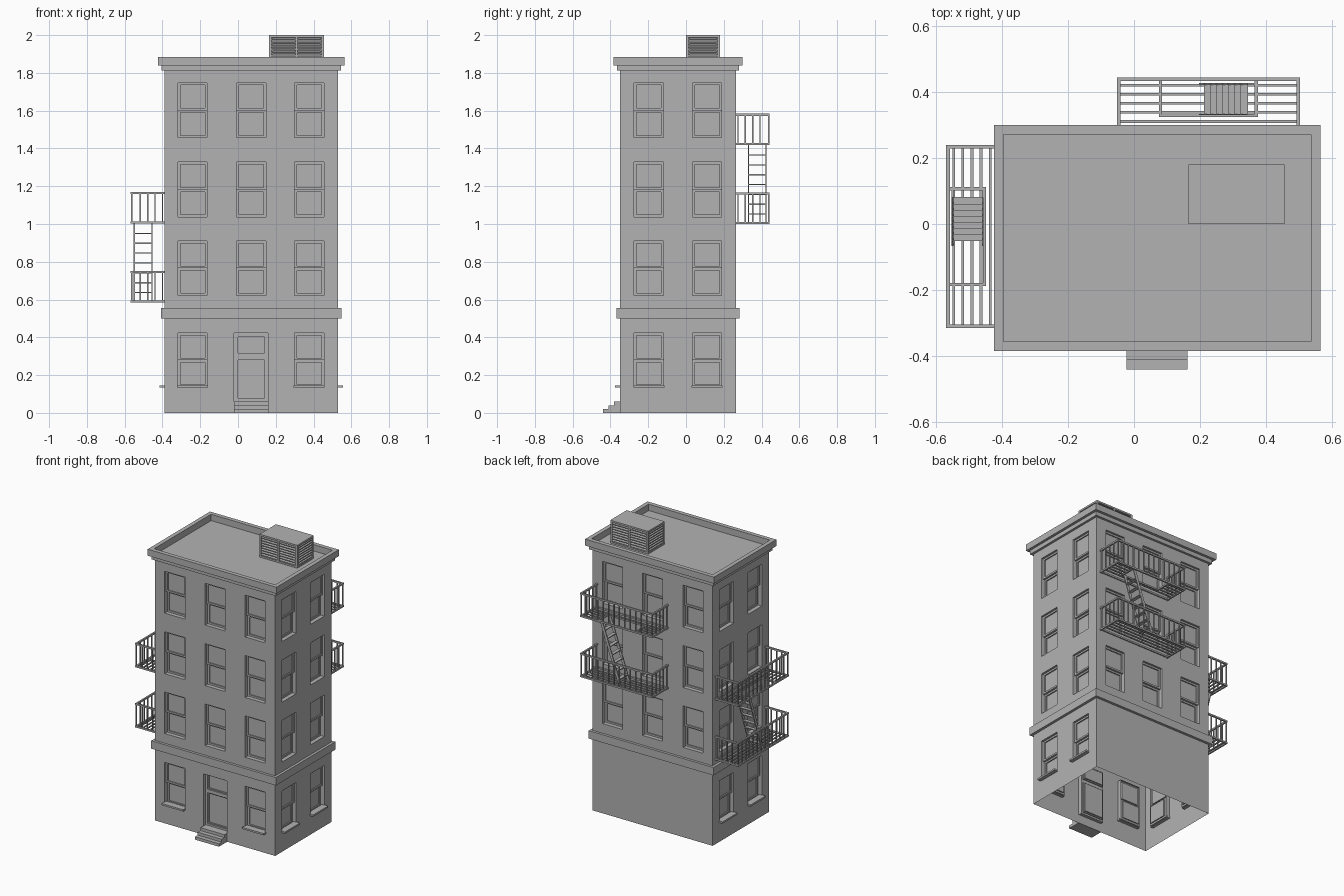
import bpy, bmesh, math
from mathutils import Matrix, Vector

if "Cube" in bpy.data.objects:
    bpy.data.objects.remove(bpy.data.objects["Cube"], do_unlink=True)

GREY = (0.448, 0.448, 0.448, 1)
mat = bpy.data.materials.new("plain grey")
mat.use_nodes = True
mat.diffuse_color = GREY
mat.node_tree.nodes["Principled BSDF"].inputs["Base Color"].default_value = GREY


def finish(bm, name, loc=(0, 0, 0), turn=0):
    bmesh.ops.remove_doubles(bm, verts=bm.verts, dist=0.00005)
    me = bpy.data.meshes.new(name)
    bm.to_mesh(me)
    bm.free()
    me.materials.append(mat)
    ob = bpy.data.objects.new(name, me)
    ob.location = loc
    ob.rotation_euler.z = turn
    bpy.context.collection.objects.link(ob)
    return ob


def box(bm, lo, hi, M=Matrix()):
    lo, hi = Vector(lo), Vector(hi)
    T = Matrix.Translation((lo + hi) / 2) @ Matrix.Diagonal((*(hi - lo), 1))
    return bmesh.ops.create_cube(bm, size=1, matrix=M @ T)["verts"]


# Wall-space helpers: u runs right, d runs into the wall, z is up
def side(k, dist):
    return Matrix.Rotation(k * math.pi / 2, 4, "Z") @ Matrix.Translation((0, -dist, 0))


def quad(bm, M, pts):
    return bm.faces.new([bm.verts.new(M @ Vector(p)) for p in pts])


def corners(r, d):
    a, b, z0, z1 = r
    return [(a, d, z0), (b, d, z0), (b, d, z1), (a, d, z1)]


def ring(bm, M, r1, d1, r2, d2):
    p, q = corners(r1, d1), corners(r2, d2)
    for i in range(4):
        j = (i + 1) % 4
        quad(bm, M, [p[i], p[j], q[j], q[i]])


def shrink(r, m):
    return (r[0] + m, r[1] - m, r[2] + m, r[3] - m)


def panel(bm, M, r, d, margin, depth):
    inner = shrink(r, margin)
    ring(bm, M, r, d, inner, d)
    ring(bm, M, inner, d, inner, d + depth)
    quad(bm, M, corners(inner, d + depth))


def window(bm, M, r):
    # Double-hung window: upper sash stands in front of the lower one
    mid = (r[2] + r[3]) / 2
    near, far = 0.014, 0.028
    ring(bm, M, r, 0, r, far)
    panel(bm, M, (r[0], r[1], mid, r[3]), near, 0.012, 0.008)
    panel(bm, M, (r[0], r[1], r[2], mid), far, 0.012, 0.008)
    quad(bm, M, [(r[0], near, mid), (r[0], far, mid), (r[1], far, mid), (r[1], near, mid)])


def door(bm, M, r):
    split = 0.298
    ring(bm, M, r, 0, r, 0.025)
    for part in ((r[0], r[1], split, r[3]), (r[0], r[1], r[2], split)):
        inner = shrink(part, 0.012)
        ring(bm, M, part, 0.025, inner, 0.025)
        ring(bm, M, inner, 0.025, inner, 0.032)
        panel(bm, M, inner, 0.032, 0.007, 0.008)


def grille(bm, M, r):
    ring(bm, M, r, 0, r, 0.02)
    quad(bm, M, corners(r, 0.02))
    n = 8
    step = (r[3] - r[2]) / n
    for i in range(n):
        verts = box(bm, (r[0], 0.001, -0.003), (r[1], 0.016, 0.003))
        tilt = Matrix.Translation((0, 0, r[2] + (i + 0.5) * step))
        for v in verts:
            v.co.z += v.co.y * 0.5 - 0.004
        bmesh.ops.transform(bm, matrix=M @ tilt, verts=verts)


def wall(bm, M, rect, openings):
    # Grid of wall cells with each opening left out, then filled
    us = sorted({rect[0], rect[1], *(e for r, f in openings for e in r[:2])})
    zs = sorted({rect[2], rect[3], *(e for r, f in openings for e in r[2:])})
    for a, b in zip(us, us[1:]):
        for c, d in zip(zs, zs[1:]):
            u, z = (a + b) / 2, (c + d) / 2
            if not any(r[0] < u < r[1] and r[2] < z < r[3] for r, f in openings):
                quad(bm, M, corners((a, b, c, d), 0))
    for r, fill in openings:
        fill(bm, M, r)


X0, X1, Y0, Y1 = -0.39, 0.53, -0.35, 0.265
ROOF = 1.83
FLOORS = [(0.137, 0.422), (0.622, 0.91), (1.037, 1.328), (1.457, 1.747)]
COLS_X = [-0.24, 0.07, 0.377]
COLS_Y = [-0.197, 0.112]
HALF = 0.077


def openings(cols, floors):
    return [((c - HALF, c + HALF, z0, z1), window) for z0, z1 in floors for c in cols]


# Walls, open at the bottom
bm = bmesh.new()
front, right, back, left = side(0, -Y0), side(1, X1), side(2, Y1), side(3, -X0)
front_ops = openings(COLS_X, FLOORS[1:]) + openings(COLS_X[::2], FLOORS[:1])
front_ops.append(((-0.02, 0.16, 0.06, 0.422), door))
wall(bm, front, (X0, X1, 0, ROOF), front_ops)
wall(bm, right, (Y0, Y1, 0, ROOF), openings(COLS_Y, FLOORS))
wall(bm, back, (-X1, -X0, 0, ROOF), openings([-c for c in COLS_X], FLOORS[1:]))
wall(bm, left, (-Y1, -Y0, 0, ROOF), openings([-c for c in COLS_Y], FLOORS))
finish(bm, "walls")

# Ground floor window sills
bm = bmesh.new()
for M, cols in ((front, COLS_X[::2]), (right, COLS_Y), (left, [-c for c in COLS_Y])):
    for c in cols:
        box(bm, (c - 0.082, -0.026, 0.134), (c + 0.082, 0.02, 0.146), M)
finish(bm, "window_sills")


# Horizontal bands running round the building
def band(name, out, inn, z0, z1):
    bm = bmesh.new()
    flat = Matrix(((1, 0, 0, 0), (0, 0, 1, 0), (0, -1, 0, 0), (0, 0, 0, 1)))
    outer = (X0 - out, X1 + out, Y0 - out, Y1 + out)
    inner = (X0 - inn, X1 + inn, Y0 - inn, Y1 + inn)
    for r1, d1, r2, d2 in ((outer, -z1, inner, -z1), (inner, -z1, inner, -z0),
                           (inner, -z0, outer, -z0), (outer, -z0, outer, -z1)):
        ring(bm, flat, r1, d1, r2, d2)
    finish(bm, name)


band("belt_course", 0.018, -0.002, 0.5, 0.555)
band("lower_cornice", 0.016, -0.002, 1.812, 1.84)
band("parapet", 0.034, 0.005, 1.84, 1.885)
bm = bmesh.new()
box(bm, (X0 - 0.01, Y0 - 0.01, ROOF - 0.01), (X1 + 0.01, Y1 + 0.01, ROOF + 0.011))
finish(bm, "roof")

# Entrance steps
bm = bmesh.new()
for i in range(3):
    box(bm, (-0.022, -0.44 + 0.03 * i, 0.02 * i), (0.162, Y0 + 0.002, 0.02 * (i + 1)))
finish(bm, "entrance_steps")

# Rooftop air unit with louvred sides
bm = bmesh.new()
UX, UY, TOP = 0.145, 0.09, 2.0
at = Matrix.Translation((0.31, 0.09, 0))
for k in range(4):
    w, dist = (UX, UY) if k % 2 == 0 else (UY, UX)
    if k % 2 == 0:
        spans = [(-w + 0.013, -0.006), (0.006, w - 0.013)]
    else:
        spans = [(-w + 0.013, w - 0.013)]
    wall(bm, at @ side(k, dist), (-w, w, ROOF, TOP),
         [((a, b, 1.852, 1.988), grille) for a, b in spans])
box(bm, (-UX, -UY, TOP - 0.004), (UX, UY, TOP), at)
finish(bm, "air_unit")


# Fire escape: u along the wall, v away from it, lower deck at z = 0
def fire_escape(name, loc, turn):
    bm = bmesh.new()
    L, D, RISE, RAIL, t = 0.277, 0.178, 0.417, 0.167, 0.011
    hatch, hv0, hv1 = 0.15, 0.058, D - t
    for z, has_hatch in ((0, False), (RISE, True)):
        # Deck frame and top rail
        for h in (z, z + RAIL - t):
            for s in (-1, 1):
                u = s * (L - t / 2)
                box(bm, (u - t / 2, 0, h), (u + t / 2, D, h + t))
            box(bm, (-L, D - t, h), (L, D, h + t))
        box(bm, (-L, 0.004, z), (L, 0.012, z + t))
        # Deck slats, broken by the hatch on the upper deck
        for i in range(5):
            v = 0.045 + i * 0.0275
            spans = [(-L, L)]
            if has_hatch and v > hv0:
                spans = [(-L, -hatch), (hatch, L)]
            for a, b in spans:
                box(bm, (a, v - 0.004, z + 0.002), (b, v + 0.004, z + 0.009))
        if has_hatch:
            box(bm, (-hatch, hv0, z), (hatch, hv0 + 0.008, z + t))
            for u in (-hatch, hatch - 0.01):
                box(bm, (u, hv0, z), (u + 0.01, hv1, z + t))
        # Balusters
        spots = [(-L + t / 2 + i * (2 * L - t) / 13, D - t / 2) for i in range(14)]
        spots += [(s * (L - t / 2), 0.01 + i * 0.039) for s in (-1, 1) for i in range(4)]
        for u, v in spots:
            box(bm, (u - 0.0035, v - 0.0035, z + 0.005), (u + 0.0035, v + 0.0035, z + RAIL - 0.005))
    # Sloping ladder
    u0, u1, v0, v1 = -0.02, 0.126, 0.062, 0.162
    slope = (u1 - u0) / RISE
    for v in (v0, v1 - 0.006):
        for p in box(bm, (u0 - 0.01, v, 0.005), (u0 + 0.01, v + 0.006, RISE + 0.008)):
            p.co.x += slope * p.co.z
    for i in range(1, 8):
        z = i * RISE / 8
        u = u0 + slope * z
        box(bm, (u - 0.012, v0, z - 0.003), (u + 0.012, v1, z + 0.003))
    finish(bm, name, loc, turn)


fire_escape("back_fire_escape", (0.225, Y1, 1.0), 0)
fire_escape("side_fire_escape", (X0, -0.038, 0.585), math.pi / 2)
